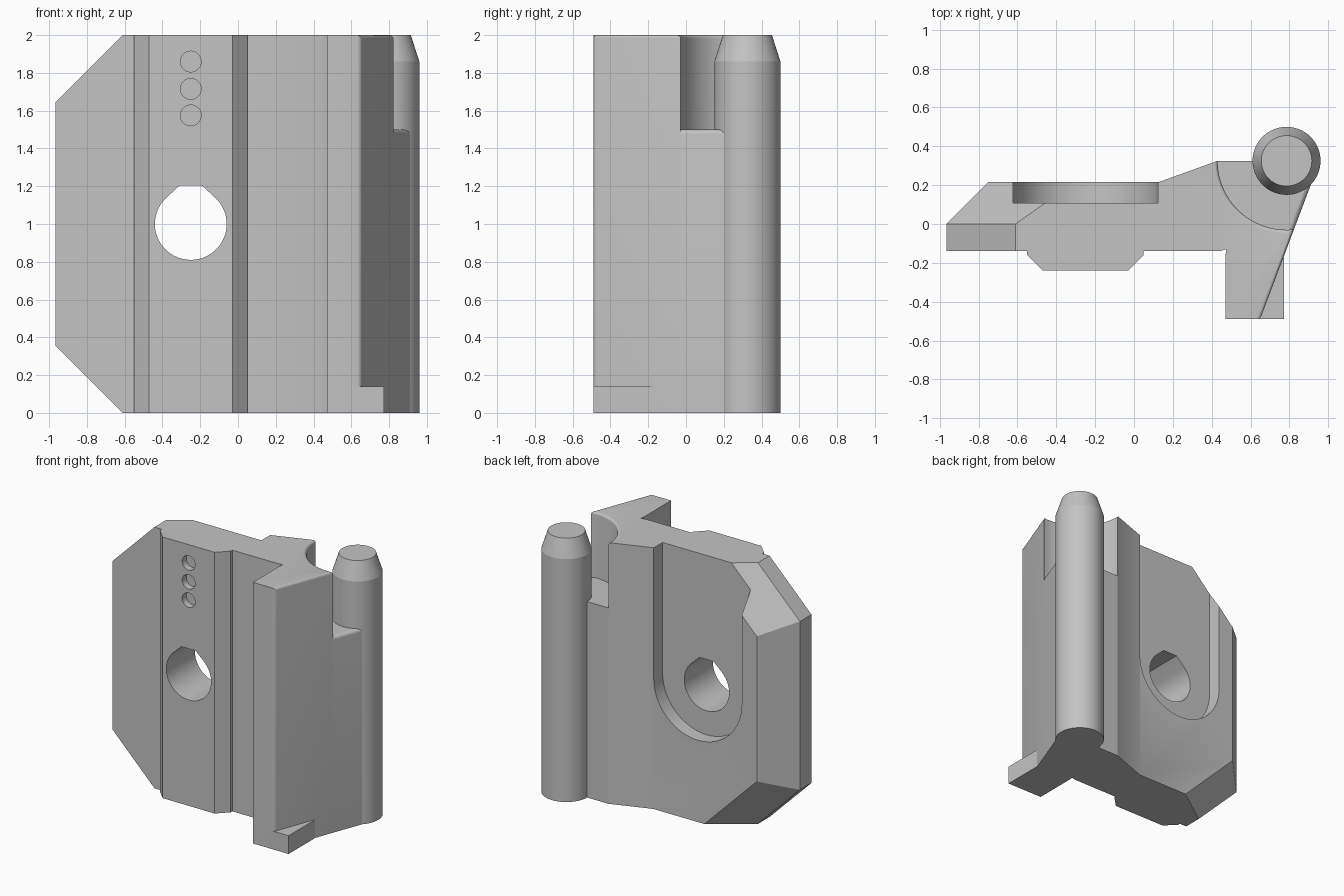
import bpy, bmesh
from math import radians, cos, sin, sqrt
from mathutils import Vector

cube = bpy.data.objects.get("Cube")
if cube:
    bpy.data.objects.remove(cube, do_unlink=True)

grey = bpy.data.materials.new("plain grey")
grey.use_nodes = True
grey.diffuse_color = (0.55, 0.55, 0.55, 1)
grey.node_tree.nodes["Principled BSDF"].inputs["Base Color"].default_value = grey.diffuse_color


def arc(cx, cy, r, a, b, n):
    """Points on an arc from angle a to b in degrees."""
    angles = [radians(a + (b - a) * i / n) for i in range(n + 1)]
    return [(cx + r * cos(t), cy + r * sin(t)) for t in angles]


def prism(points, lo, hi, axis="z"):
    """Extrude a closed outline along z or y."""
    bm = bmesh.new()
    rings = []
    for h in (lo, hi):
        rings.append([bm.verts.new((p, q, h) if axis == "z" else (p, h, q)) for p, q in points])
    for ring in rings:
        bm.faces.new(ring)
    n = len(points)
    for i in range(n):
        j = (i + 1) % n
        bm.faces.new((rings[0][i], rings[0][j], rings[1][j], rings[1][i]))
    bmesh.ops.recalc_face_normals(bm, faces=bm.faces)
    return bm


def round_edges(bm, test, size):
    edges = [e for e in bm.edges if test(e.verts[0].co, e.verts[1].co)]
    bmesh.ops.bevel(bm, geom=edges, offset=size, segments=5, profile=0.5,
                    affect="EDGES", clamp_overlap=True)


def slice_off(bm, point, normal):
    """Remove everything in front of a plane and cap the cut."""
    cut = bmesh.ops.bisect_plane(bm, geom=bm.verts[:] + bm.edges[:] + bm.faces[:], dist=1e-5,
                                 plane_co=point, plane_no=normal, clear_outer=True)
    edges = [g for g in cut["geom_cut"] if isinstance(g, bmesh.types.BMEdge) and g.is_boundary]
    bmesh.ops.edgenet_fill(bm, edges=edges)
    bmesh.ops.recalc_face_normals(bm, faces=bm.faces)


def finish(name, bm):
    mesh = bpy.data.meshes.new(name)
    bm.to_mesh(mesh)
    bm.free()
    mesh.materials.append(grey)
    obj = bpy.data.objects.new(name, mesh)
    bpy.context.collection.objects.link(obj)
    return obj


def activate(obj):
    bpy.ops.object.select_all(action="DESELECT")
    obj.select_set(True)
    bpy.context.view_layer.objects.active = obj


# Shared outline: pin centre, curved relief around it, slanted arm side
px, py = 0.785, 0.325
relief = arc(px, py, 0.355, 276.2, 180, 20)
relief_end = relief[0]
arm_tip = (0.649, -0.49)


def on_relief(v):
    return abs((v.xy - Vector((px, py))).length - 0.355) < 1e-3


def near(v, p):
    return (v.xy - Vector(p)).length < 1e-3


# Main plate with front rib, arm and relief for the pin
outline = [(-0.965, -0.14), (-0.55, -0.14), (-0.55, -0.16), (-0.47, -0.24), (-0.03, -0.24),
           (0.05, -0.16), (0.05, -0.14), (0.44, -0.14), (0.475, -0.13), (0.47, -0.17),
           (0.47, -0.49), arm_tip] + relief + [(0.125, 0.215), (-0.75, 0.215), (-0.965, 0)]
bm = prism(outline, 0, 2)


def rounded(a, b):
    top = min(a.z, b.z) > 1.99
    ends = [near(v, arm_tip) or on_relief(v) for v in (a, b)]
    upright = near(a, arm_tip) and near(b, arm_tip)
    return upright or (top and all(ends))


round_edges(bm, rounded, 0.045)

# Cropped corners, top and bottom, each with a sloped back
for side, z in ((1, 2), (-1, 0)):
    corner = (-0.61, 0, z)
    slice_off(bm, corner, (-1, 0, side))
    slice_off(bm, corner, (-1, sqrt(2), side))
plate = finish("plate", bm)

# Cutters: back slot, centre hole with flat top, three small dimples
hx = -0.25
cuts = [("slot", [(hx + 0.373, 2.2), (hx - 0.373, 2.2)] + arc(hx, 1, 0.373, 180, 360, 40), 0.107, 0.5),
        ("hole", arc(hx, 1, 0.19, 135, 405, 40) + [(hx + 0.06, 1.203), (hx - 0.06, 1.203)], -0.5, 0.5)]
for z in (1.86, 1.715, 1.575):
    cuts.append(("dimple", arc(hx, z, 0.055, 0, 350, 35), -0.5, -0.19))
for name, points, lo, hi in cuts:
    cutter = finish(name + "_cutter", prism(points, lo, hi, "y"))
    cutter.hide_render = True
    mod = plate.modifiers.new(name, "BOOLEAN")
    mod.operation = "DIFFERENCE"
    mod.solver = "EXACT"
    mod.object = cutter
    activate(plate)
    bpy.ops.object.modifier_apply(modifier=mod.name)
    bpy.data.objects.remove(cutter, do_unlink=True)

# Web joining the plate to the pin, lower than the plate
web_side = (0.91, 0.203)
bm = prism(relief[::-1] + [web_side, (px, py)], 0, 1.5)
round_edges(bm, lambda a, b: min(a.z, b.z) > 1.49 and
            all(near(v, relief_end) or near(v, web_side) for v in (a, b)), 0.05)
web = finish("web", bm)

# Foot squaring off the base of the arm
foot = finish("foot", prism([(0.6, -0.49), (0.772, -0.49), (0.772, -0.17), (0.63, -0.44)], 0, 0.14))

# Round pin with tapered top
bm = bmesh.new()
for r1, r2, lo, hi in ((0.175, 0.175, 0, 1.86), (0.175, 0.13, 1.86, 2)):
    made = bmesh.ops.create_cone(bm, cap_ends=True, segments=64, radius1=r1, radius2=r2, depth=hi - lo)
    bmesh.ops.translate(bm, verts=made["verts"], vec=(px, py, (lo + hi) / 2))
inner = [f for f in bm.faces if all(abs(v.co.z - 1.86) < 1e-4 for v in f.verts)]
bmesh.ops.delete(bm, geom=inner, context="FACES")
bmesh.ops.remove_doubles(bm, verts=bm.verts, dist=1e-4)
pin = finish("pin", bm)

for obj in (plate, web, foot, pin):
    activate(obj)
    bpy.ops.object.shade_smooth_by_angle(angle=radians(22 if obj is plate else 15))
